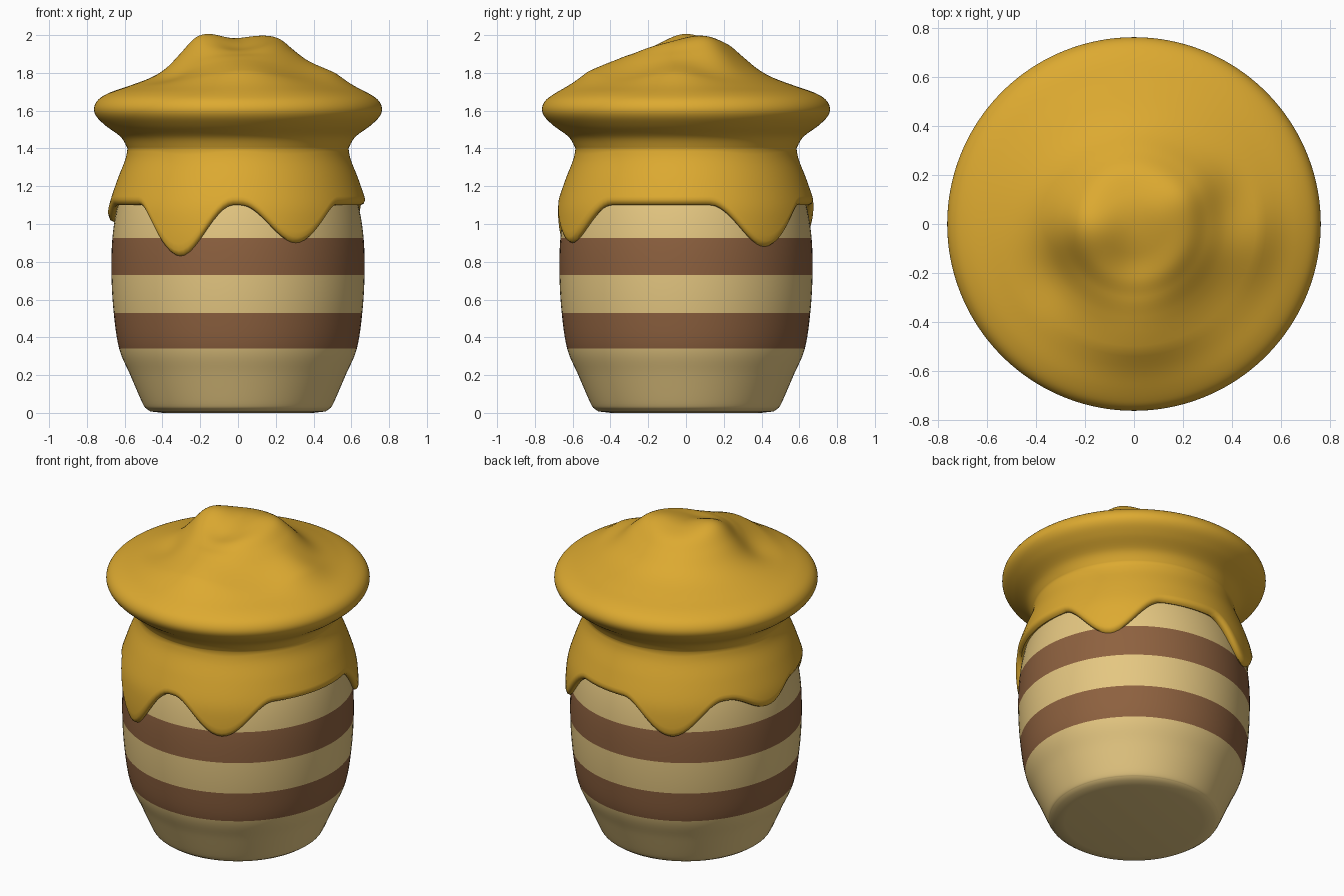
import bpy, math

if "Cube" in bpy.data.objects:
    bpy.data.objects.remove(bpy.data.objects["Cube"])


def material(name, rgb):
    m = bpy.data.materials.new(name)
    m.diffuse_color = (*rgb, 1)
    m.use_nodes = True
    m.node_tree.nodes["Principled BSDF"].inputs["Base Color"].default_value = m.diffuse_color
    return m


def smooth_path(pts, n=6):
    """Catmull-Rom curve through 2D points."""
    out = []
    for i in range(len(pts) - 1):
        a, b, c, d = pts[max(i - 1, 0)], pts[i], pts[i + 1], pts[min(i + 2, len(pts) - 1)]
        for k in range(n):
            t = k / n
            out.append(tuple(0.5 * (2 * q + (r - p) * t + (2 * p - 5 * q + 4 * r - s) * t * t
                                    + (3 * q - p - 3 * r + s) * t ** 3)
                             for p, q, r, s in zip(a, b, c, d)))
    return out + [pts[-1]]


def lookup(path, z):
    """Radius of a rising (r, z) path at height z."""
    for (r0, z0), (r1, z1) in zip(path, path[1:]):
        if z0 <= z <= z1:
            return r0 + (r1 - r0) * (z - z0) / max(z1 - z0, 1e-6)
    return path[0][0] if z < path[0][1] else path[-1][0]


def lathe(name, column, n, mats, pick=lambda z: 0, caps=(True, True)):
    """Sweep column(angle) -> [(r, z)] around z, closing the chosen ends."""
    verts, rows = [], 0
    for i in range(n):
        a = 2 * math.pi * i / n
        col = column(a)
        rows = len(col)
        verts += [(r * math.cos(a), r * math.sin(a), z) for r, z in col]
    faces = []
    for i in range(n):
        p, q = i * rows, (i + 1) % n * rows
        faces += [(p + j, q + j, q + j + 1, p + j + 1) for j in range(rows - 1)]
    if caps[0]:
        faces.append([i * rows for i in reversed(range(n))])
    if caps[1]:
        faces.append([i * rows + rows - 1 for i in range(n)])
    me = bpy.data.meshes.new(name)
    me.from_pydata(verts, [], faces)
    for m in mats:
        me.materials.append(m)
    for f in me.polygons:
        f.material_index = pick(sum(verts[v][2] for v in f.vertices) / len(f.vertices))
    ob = bpy.data.objects.new(name, me)
    bpy.context.collection.objects.link(ob)
    bpy.context.view_layer.objects.active = ob
    ob.select_set(True)
    bpy.ops.object.shade_smooth_by_angle(angle=math.radians(50))
    ob.select_set(False)
    return ob


cream = material("cream_clay", (0.78, 0.57, 0.22))
brown = material("brown_stripe", (0.27, 0.12, 0.05))
gold = material("golden_honey", (0.72, 0.40, 0.03))

# Barrel jar, with profile rows exactly on the stripe edges
STRIPES = [(0.34, 0.53), (0.73, 0.925)]
jar_path = smooth_path([(0.485, 0.022), (0.505, 0.05), (0.57, 0.2), (0.629, 0.34), (0.658, 0.53),
                        (0.67, 0.73), (0.665, 0.925), (0.637, 1.1), (0.585, 1.25), (0.54, 1.4)])
jar_col = [(0.40, 0.0), (0.465, 0.008)] + jar_path
lathe("striped_jar", lambda a: jar_col, 96, [cream, brown],
      lambda z: int(any(lo < z < hi for lo, hi in STRIPES)))

# Honey drips: azimuth in degrees, lowest point, half width in degrees
DRIPS = [(-117, 0.83, 25), (-63, 0.90, 26), (38, 0.88, 27), (118, 0.90, 26), (169, 1.01, 22)]


def edge(a):
    z = 1.1
    for az, low, half in DRIPS:
        d = abs((math.degrees(a) - az + 180) % 360 - 180)
        if d < half:
            z -= (1.1 - low) * math.cos(d / half * math.pi / 2) ** 2
    return z


# Lumps on the mound: x, y, height, spread
LUMPS = [(-0.19, -0.01, 0.05, 0.10), (0.13, 0.08, 0.03, 0.10), (0.02, -0.45, 0.06, 0.17),
         (0.47, -0.06, 0.05, 0.13), (0.0, -0.2, -0.05, 0.10), (0.27, 0.15, 0.03, 0.08),
         (-0.3, -0.2, -0.03, 0.1)]


def lump(x, y):
    return sum(h * math.exp(-((x - u) ** 2 + (y - v) ** 2) / (2 * s * s)) for u, v, h, s in LUMPS)


skirt = smooth_path([(0.69, 0.8), (0.697, 0.9), (0.695, 1.0), (0.682, 1.1), (0.64, 1.23),
                     (0.597, 1.34), (0.585, 1.4)])
cap = smooth_path([(0.585, 1.4), (0.62, 1.46), (0.70, 1.52), (0.75, 1.57), (0.762, 1.615),
                   (0.738, 1.66), (0.68, 1.695), (0.58, 1.73), (0.46, 1.775), (0.38, 1.82),
                   (0.30, 1.885), (0.22, 1.945), (0.12, 1.965), (0.004, 1.965)])


def honey_column(a):
    e = edge(a)
    r = lookup(skirt, e + 0.03)
    col = [(lookup(jar_path, e) - 0.01, e + 0.012), (r - 0.024, e), (r - 0.008, e + 0.008)]
    for k in range(17):
        z = e + 0.03 + (1.37 - e) * k / 16
        col.append((lookup(skirt, z), z))
    for r, z in cap[1:]:
        fade = min(1, max(0, (0.72 - r) / 0.2)) if z > 1.63 else 0
        col.append((r, z + fade * lump(r * math.cos(a), r * math.sin(a))))
    return col


# Dripping honey with its overflowing mound
lathe("dripping_honey", honey_column, 160, [gold], caps=(False, True))
